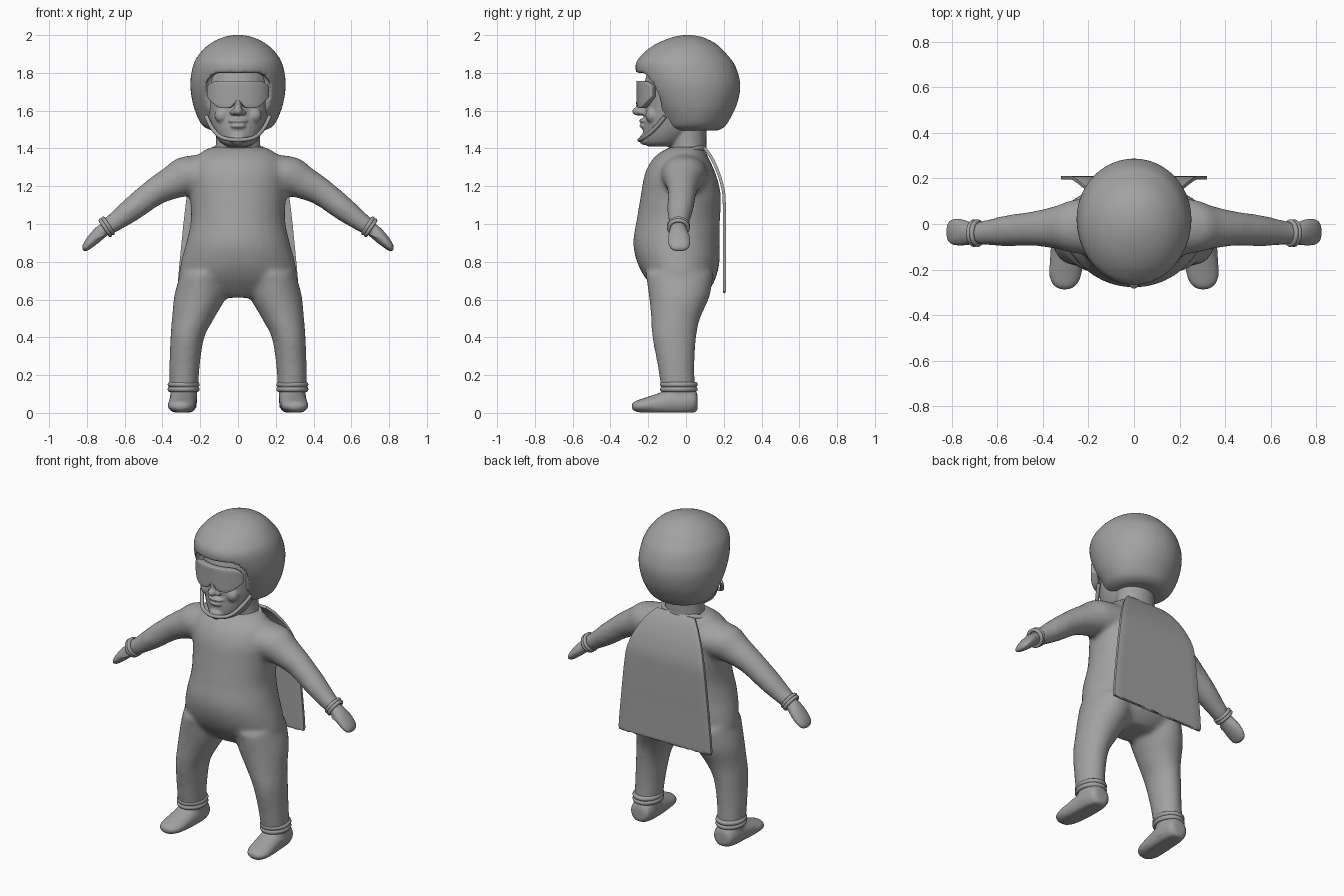
import bpy, bmesh, math
from mathutils import Vector, Matrix

cube = bpy.data.objects.get("Cube")
if cube:
    bpy.data.objects.remove(cube, do_unlink=True)

GREY = (0.36, 0.36, 0.36, 1)
grey = bpy.data.materials.new("plain grey")
grey.use_nodes = True
grey.diffuse_color = GREY
grey.node_tree.nodes["Principled BSDF"].inputs["Base Color"].default_value = GREY

X, Y, Z = Vector((1, 0, 0)), Vector((0, 1, 0)), Vector((0, 0, 1))


def make(name, bm):
    """Turn a bmesh into a smooth grey object."""
    bmesh.ops.recalc_face_normals(bm, faces=bm.faces)
    mesh = bpy.data.meshes.new(name)
    bm.to_mesh(mesh)
    bm.free()
    mesh.materials.append(grey)
    mesh.shade_smooth()
    obj = bpy.data.objects.new(name, mesh)
    bpy.context.collection.objects.link(obj)
    return obj


def modify(obj, kind, **settings):
    mod = obj.modifiers.new(kind.title(), kind)
    for key, value in settings.items():
        setattr(mod, key, value)


def fuse(obj, voxel, rounds):
    """Blend overlapping volumes into one soft skin."""
    modify(obj, 'REMESH', mode='VOXEL', voxel_size=voxel, use_smooth_shade=True)
    modify(obj, 'SMOOTH', factor=0.5, iterations=rounds)


def spline(points, steps=5):
    """Catmull-Rom interpolation of tuples."""
    out = []
    for i in range(len(points) - 1):
        quad = [points[max(0, min(len(points) - 1, i + k))] for k in (-1, 0, 1, 2)]
        for s in range(steps):
            t = s / steps
            out.append(tuple(b + 0.5 * t * (c - a + t * (2*a - 5*b + 4*c - d + t * (3*(b - c) + d - a)))
                             for a, b, c, d in zip(*quad)))
    return out + [points[-1]]


def loft(bm, sections, u=X, v=Y, sx=1, floor=None, sides=28):
    """Skin ellipses (x, y, z, radius u, radius v); sx=-1 mirrors."""
    rings = []
    for x, y, z, ru, rv in spline(sections):
        ring = []
        for i in range(sides):
            a = 2 * math.pi * i / sides
            p = Vector((x, y, z)) + u * ru * math.cos(a) + v * rv * math.sin(a)
            p.x *= sx
            if floor is not None:
                p.z = max(p.z, floor)
            ring.append(bm.verts.new(p))
        rings.append(ring)
    faces = [bm.faces.new(rings[0]), bm.faces.new(rings[-1])]
    for lo, hi in zip(rings, rings[1:]):
        for i in range(sides):
            j = (i + 1) % sides
            faces.append(bm.faces.new((lo[i], lo[j], hi[j], hi[i])))
    bmesh.ops.recalc_face_normals(bm, faces=faces)


def upright(rows, x=0):
    """Rows of (z, half width, front y, back y) to loft sections."""
    return [(x, (f + b) / 2, z, w, (b - f) / 2) for z, w, f, b in rows]


def blob(bm, centre, size):
    bmesh.ops.create_uvsphere(bm, u_segments=20, v_segments=12, radius=1,
                              matrix=Matrix.Translation(centre) @ Matrix.Diagonal((*size, 1)))


def tube(name, points, radius, closed=False):
    curve = bpy.data.curves.new(name, 'CURVE')
    curve.dimensions = '3D'
    curve.bevel_depth = radius
    curve.bevel_resolution = 3
    curve.use_fill_caps = True
    line = curve.splines.new('POLY')
    line.points.add(len(points) - 1)
    for point, co in zip(line.points, points):
        point.co = (*co, 1)
    line.use_cyclic_u = closed
    line.use_smooth = True
    curve.materials.append(grey)
    obj = bpy.data.objects.new(name, curve)
    bpy.context.collection.objects.link(obj)


def band(name, centre, u, v, radius):
    """Closed elliptical tube."""
    angles = [2 * math.pi * i / 40 for i in range(40)]
    tube(name, [Vector(centre) + u * math.cos(a) + v * math.sin(a) for a in angles], radius, True)


def tilted(degrees, sx=1):
    a = math.radians(degrees)
    return Vector((sx * math.cos(a), 0, math.sin(a)))


# Suit: torso, arms and legs blended together
bm = bmesh.new()
loft(bm, upright([
    (0.61, 0.12, -0.12, 0.08), (0.66, 0.26, -0.17, 0.13), (0.72, 0.31, -0.22, 0.16),
    (0.80, 0.302, -0.26, 0.178), (0.90, 0.275, -0.28, 0.178), (1.02, 0.25, -0.262, 0.18),
    (1.15, 0.255, -0.24, 0.185), (1.26, 0.26, -0.22, 0.16), (1.34, 0.235, -0.18, 0.125),
    (1.39, 0.18, -0.12, 0.10), (1.41, 0.13, -0.07, 0.08)]))
arm = [(0.10, -0.01, 1.27, 0.12, 0.13), (0.25, -0.01, 1.255, 0.115, 0.12),
       (0.34, -0.015, 1.22, 0.092, 0.095), (0.44, -0.02, 1.17, 0.074, 0.077),
       (0.56, -0.03, 1.08, 0.065, 0.069), (0.65, -0.038, 1.012, 0.052, 0.056),
       (0.70, -0.04, 0.978, 0.046, 0.05)]
leg = [(0.18, -0.035, 0.74, 0.125, 0.18), (0.20, -0.035, 0.62, 0.138, 0.162),
       (0.238, -0.055, 0.50, 0.112, 0.13), (0.268, -0.062, 0.40, 0.09, 0.117),
       (0.283, -0.053, 0.25, 0.081, 0.098), (0.288, -0.04, 0.11, 0.076, 0.09)]
for sx in (1, -1):
    loft(bm, arm, tilted(57), Y, sx)
    loft(bm, leg, X, Y, sx)
fuse(make("suit", bm), 0.014, 12)

# Hands, shoes and cuffs on both sides
for sx, side in ((1, "left"), (-1, "right")):
    bm = bmesh.new()
    loft(bm, [(0.68, -0.04, 0.99, 0.036, 0.04), (0.72, -0.04, 0.962, 0.036, 0.048),
              (0.755, -0.037, 0.93, 0.034, 0.058), (0.79, -0.035, 0.895, 0.027, 0.058),
              (0.812, -0.035, 0.87, 0.018, 0.045), (0.82, -0.035, 0.86, 0.006, 0.015)],
         tilted(47), Y, sx)
    loft(bm, [(0.715, -0.06, 0.96, 0.02, 0.022), (0.722, -0.10, 0.925, 0.018, 0.019),
              (0.727, -0.13, 0.898, 0.014, 0.015), (0.729, -0.142, 0.885, 0.006, 0.006)],
         X, Vector((0, 0.7, 0.7)), sx)
    fuse(make(side + "_hand", bm), 0.007, 4)
    for k, x in enumerate((0.688, 0.702)):
        band(f"{side}_wrist_cuff_{k}", (sx * x, -0.04, 0.99 - 0.01 * k),
             tilted(57, sx) * 0.046, Y * 0.05, 0.011)

    bm = bmesh.new()
    loft(bm, [(0.288, 0.062, 0.055, 0.03, 0.03), (0.288, 0.05, 0.06, 0.06, 0.06),
              (0.29, 0.0, 0.06, 0.072, 0.075), (0.292, -0.08, 0.055, 0.073, 0.072),
              (0.297, -0.16, 0.045, 0.073, 0.055), (0.302, -0.23, 0.038, 0.07, 0.038),
              (0.304, -0.27, 0.035, 0.05, 0.027), (0.304, -0.288, 0.035, 0.02, 0.012)],
         X, Z, sx, floor=0.002)
    loft(bm, [(0.288, -0.035, 0.03, 0.07, 0.08), (0.288, -0.035, 0.15, 0.072, 0.082)], X, Y, sx)
    fuse(make(side + "_shoe", bm), 0.01, 4)
    for k, z in enumerate((0.125, 0.15)):
        band(f"{side}_ankle_cuff_{k}", (sx * 0.288, -0.038, z), X * 0.07, Y * 0.085, 0.015)

# Collar, low at the front
band("collar", (0, -0.025, 1.378), X * 0.15, Vector((0, 0.118, 0.027)), 0.016)

# Head with neck, nose, lips, chin and cheeks
bm = bmesh.new()
loft(bm, upright([
    (1.41, 0.05, -0.20, -0.03), (1.43, 0.09, -0.222, 0.0), (1.48, 0.125, -0.228, 0.05),
    (1.55, 0.152, -0.225, 0.1), (1.62, 0.168, -0.222, 0.14), (1.72, 0.17, -0.225, 0.15),
    (1.82, 0.16, -0.2, 0.15)]))
loft(bm, upright([(1.34, 0.135, -0.09, 0.11), (1.42, 0.118, -0.085, 0.108), (1.54, 0.12, -0.09, 0.11)]))
blob(bm, (0, -0.25, 1.597), (0.026, 0.036, 0.024))
blob(bm, (0, -0.232, 1.64), (0.02, 0.034, 0.05))
blob(bm, (0, -0.222, 1.448), (0.045, 0.026, 0.03))
blob(bm, (0, -0.226, 1.546), (0.05, 0.022, 0.012))
blob(bm, (0, -0.226, 1.519), (0.042, 0.021, 0.013))
for sx in (1, -1):
    blob(bm, (sx * 0.026, -0.234, 1.591), (0.017, 0.022, 0.015))
    blob(bm, (sx * 0.085, -0.18, 1.575), (0.04, 0.035, 0.04))
fuse(make("head", bm), 0.007, 3)

# Goggles wrapped round the face
bm = bmesh.new()
columns = []
for i in range(41):
    x = -0.166 + 0.332 * i / 40
    a = abs(x)
    top = 1.758 - 0.03 * (a / 0.166) ** 8
    low = 1.613 + 0.04 * math.exp(-(x / 0.028) ** 2) + 0.06 * (max(0, a - 0.08) / 0.086) ** 2
    y = -0.13 - 0.132 * math.sqrt(max(0, 1 - (x / 0.18) ** 2))
    columns.append([bm.verts.new((x, y, low + (top - low) * k / 6)) for k in range(7)])
for one, two in zip(columns, columns[1:]):
    for k in range(6):
        bm.faces.new((one[k], two[k], two[k + 1], one[k + 1]))
goggles = make("goggles", bm)
modify(goggles, 'SOLIDIFY', thickness=0.04, offset=-1)
modify(goggles, 'BEVEL', width=0.005, segments=2, limit_method='ANGLE', angle_limit=0.8)

# Helmet with the face opening cut out and its rim rounded
bm = bmesh.new()
loft(bm, upright([
    (1.495, 0.14, -0.09, 0.17), (1.515, 0.182, -0.125, 0.205), (1.56, 0.212, -0.15, 0.235),
    (1.64, 0.24, -0.2, 0.272), (1.74, 0.253, -0.248, 0.288), (1.84, 0.238, -0.268, 0.26),
    (1.90, 0.205, -0.23, 0.215), (1.95, 0.155, -0.165, 0.165), (1.985, 0.09, -0.085, 0.1),
    (2.0, 0.03, -0.02, 0.04)]), sides=40)
helmet = make("helmet", bm)
bm = bmesh.new()
bmesh.ops.create_cube(bm, size=1, matrix=Matrix.Translation((0, -0.33, 1.55)) @ Matrix.Diagonal((0.335, 0.4, 0.5, 1)))
edges = [e for e in bm.edges if abs((e.verts[0].co - e.verts[1].co).y) > 0.1]
bmesh.ops.bevel(bm, geom=edges, offset=0.07, segments=6, profile=0.5, affect='EDGES')
cutter = make("face_cutter", bm)
cutter.hide_render = True
modify(helmet, 'BOOLEAN', operation='DIFFERENCE', solver='EXACT', object=cutter)
fuse(helmet, 0.011, 5)
bpy.context.view_layer.update()
baked = bpy.data.meshes.new_from_object(helmet.evaluated_get(bpy.context.evaluated_depsgraph_get()))
helmet.modifiers.clear()
helmet.data = baked
bpy.data.objects.remove(cutter, do_unlink=True)

# Chin strap
half = [(0.168, -0.11, 1.57), (0.135, -0.165, 1.505), (0.085, -0.222, 1.458), (0.0, -0.246, 1.445)]
tube("chin_strap", spline(half + [(-x, y, z) for x, y, z in half[-2::-1]]), 0.011)

# Cape hanging from the shoulders
bm = bmesh.new()
rows = []
for z, w, y in spline([(1.405, 0.13, 0.095), (1.36, 0.175, 0.13), (1.28, 0.225, 0.168), (1.18, 0.263, 0.197),
                       (1.08, 0.28, 0.203), (0.85, 0.304, 0.203), (0.66, 0.32, 0.203), (0.642, 0.308, 0.203)], 3):
    rows.append([bm.verts.new((w * k / 6, y, z)) for k in range(-6, 7)])
for one, two in zip(rows, rows[1:]):
    for k in range(12):
        bm.faces.new((one[k], one[k + 1], two[k + 1], two[k]))
cape = make("cape", bm)
modify(cape, 'SOLIDIFY', thickness=0.016, offset=0)
modify(cape, 'BEVEL', width=0.005, segments=2, limit_method='ANGLE', angle_limit=0.8)
